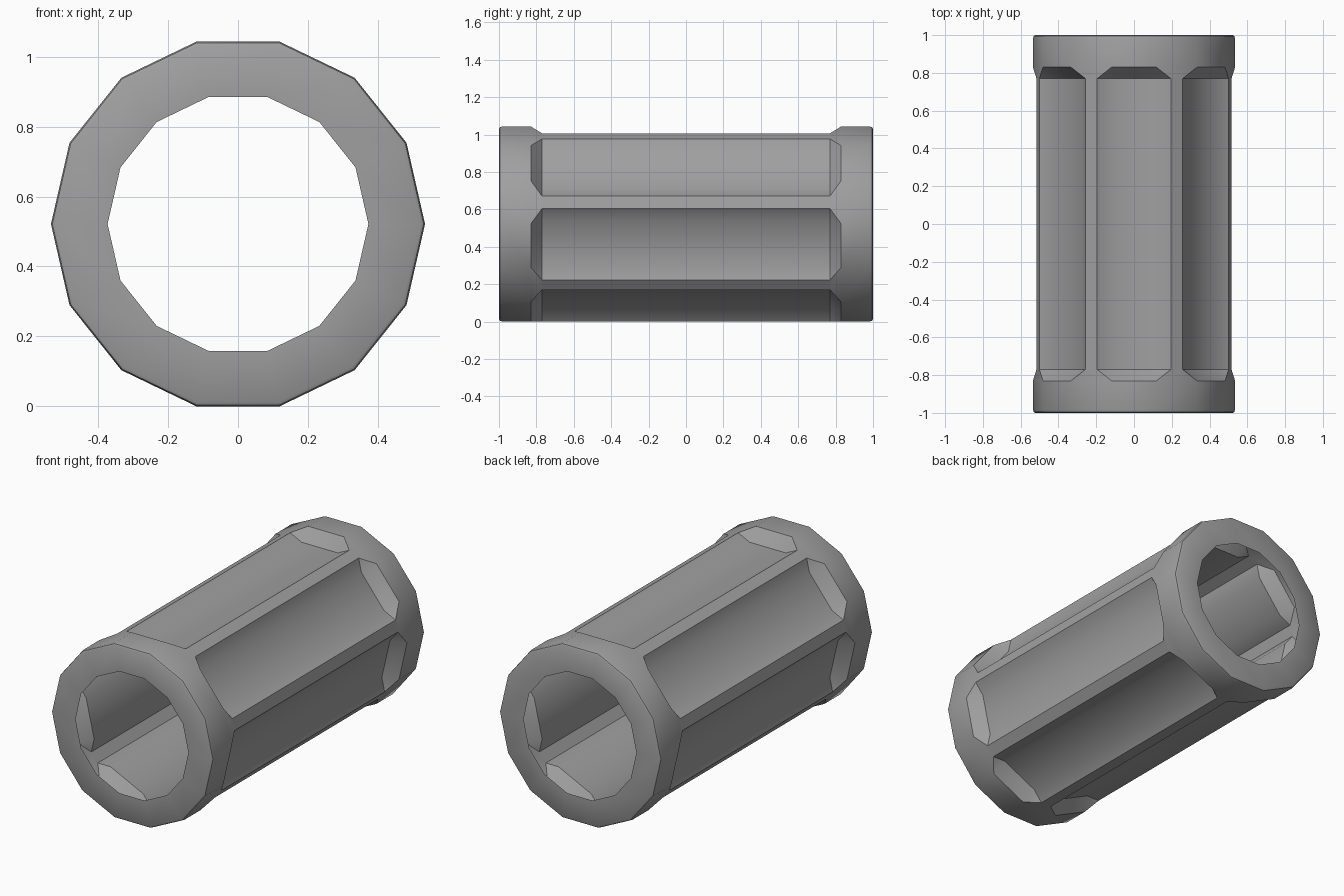
import bpy, bmesh, math
from mathutils import Vector

cube = bpy.data.objects.get("Cube")
if cube:
    bpy.data.objects.remove(cube)

SIDES, PANELS = 14, 7
R, BORE = 0.535, 0.373          # outer and bore radius
STEP = 2 * math.pi / SIDES
MID = R * math.cos(STEP / 2)    # height of the axis
COLLAR, FLOOR = 0.83, 0.77      # where collars end and panel floors begin
DEPTH, RIB = 0.073, 0.355       # panel depth, share of the facet each wall takes

grey = bpy.data.materials.new("steel_grey")
grey.use_nodes = True
colour = (0.35, 0.35, 0.35, 1)
grey.diffuse_color = colour
grey.node_tree.nodes["Principled BSDF"].inputs["Base Color"].default_value = colour

bm = bmesh.new()


def corner(i, y, r=R):
    a = i * STEP
    return Vector((r * math.cos(a), y, MID + r * math.sin(a)))


def face(*points):
    bm.faces.new([bm.verts.new(p) for p in points])


# End collars with a rounded rim and a flat ring around the bore
rows = [(COLLAR, R), (0.982, R), (0.995, R - 0.004), (1.0, R - 0.013), (1.0, BORE)]
for s in (-1, 1):
    for (y0, r0), (y1, r1) in zip(rows, rows[1:]):
        for i in range(SIDES):
            face(corner(i, s * y0, r0), corner(i + 1, s * y0, r0),
                 corner(i + 1, s * y1, r1), corner(i, s * y1, r1))

# Seven sunken panels on alternate facets, with ribs between them
for k in range(PANELS):
    i = 2 * k + 1
    mid = (i + 0.5) * STEP
    sink = Vector((math.cos(mid), 0, math.sin(mid))) * DEPTH

    def wall_top(side, y):
        near, far = (i, i - 1) if side == 0 else (i + 1, i + 2)
        return corner(near, y).lerp(corner(far, y), RIB)

    def floor(side, y):
        return corner(i + side, y) - sink

    face(floor(0, -FLOOR), floor(1, -FLOOR), floor(1, FLOOR), floor(0, FLOOR))
    for side in (0, 1):
        face(floor(side, -FLOOR), floor(side, FLOOR),
             wall_top(side, FLOOR), wall_top(side, -FLOOR))
    for s in (-1, 1):
        face(floor(0, s * FLOOR), floor(1, s * FLOOR),
             corner(i + 1, s * COLLAR), corner(i, s * COLLAR))
        for side in (0, 1):
            face(floor(side, s * FLOOR), wall_top(side, s * FLOOR),
                 corner(i + side, s * COLLAR))

    # Rib on the following facet, flared at both ends into the collars
    def rib_edge(end, y):
        a, b = corner(i + 1, y), corner(i + 2, y)
        return a.lerp(b, RIB if end == 0 else 1 - RIB)

    face(rib_edge(0, -FLOOR), rib_edge(1, -FLOOR), rib_edge(1, FLOOR), rib_edge(0, FLOOR))
    for s in (-1, 1):
        face(rib_edge(0, s * FLOOR), rib_edge(1, s * FLOOR),
             corner(i + 2, s * COLLAR), corner(i + 1, s * COLLAR))

bmesh.ops.remove_doubles(bm, verts=bm.verts, dist=0.0005)

# Point every face outward: away from the axis, or along it on the end rings
bm.normal_update()
for f in bm.faces:
    c = f.calc_center_median()
    out = Vector((c.x, 0, c.z - MID))
    if abs(f.normal.y) > 0.99:
        out = Vector((0, c.y, 0))
    if f.normal.dot(out) < 0:
        f.normal_flip()

mesh = bpy.data.meshes.new("grooved_sleeve")
bm.to_mesh(mesh)
bm.free()
mesh.materials.append(grey)
sleeve = bpy.data.objects.new("grooved_sleeve", mesh)
bpy.context.collection.objects.link(sleeve)

bpy.ops.object.select_all(action='DESELECT')
sleeve.select_set(True)
bpy.context.view_layer.objects.active = sleeve
bpy.ops.object.shade_smooth_by_angle(angle=math.radians(30))
